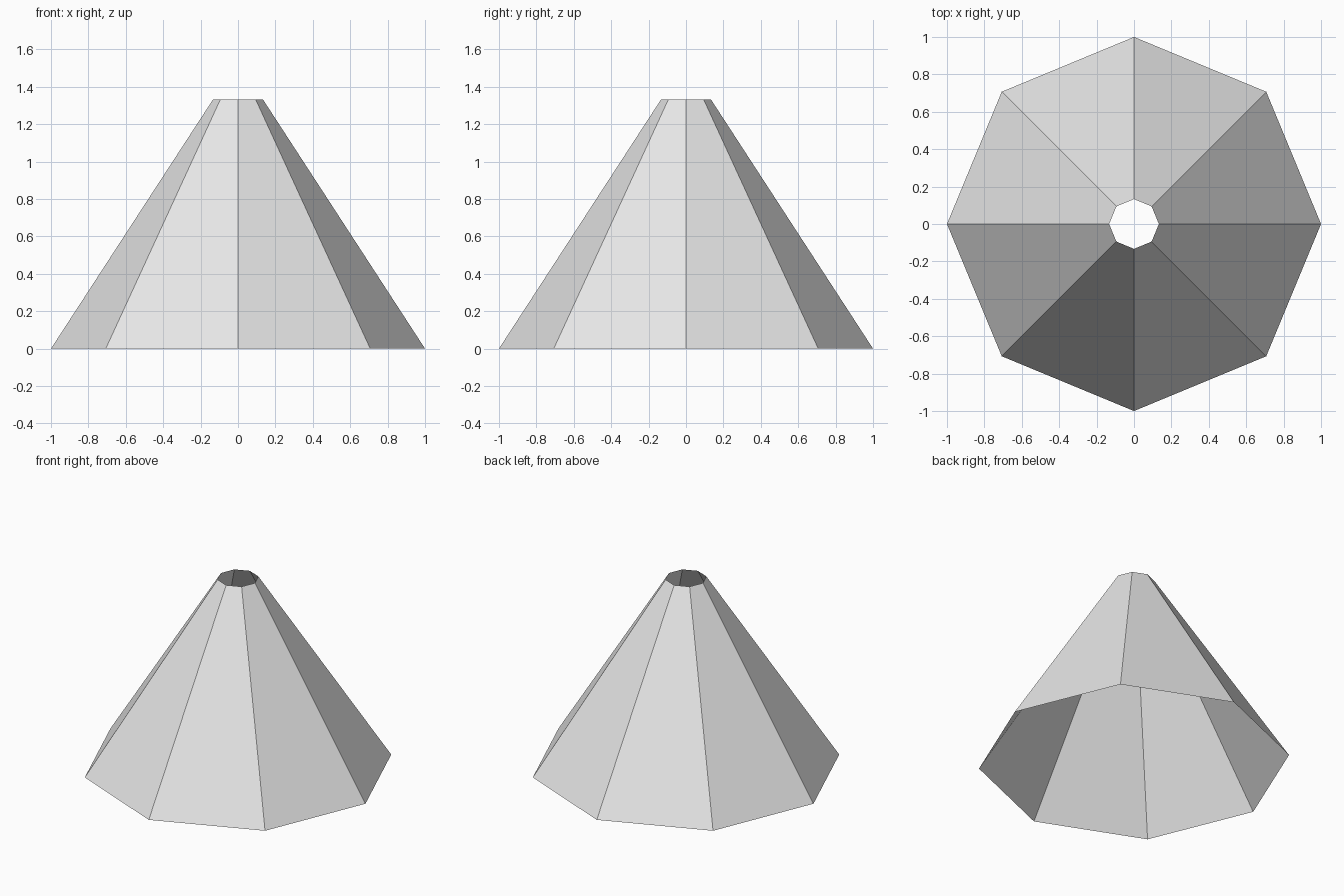
import bpy

if "Cube" in bpy.data.objects:
    bpy.data.objects.remove(bpy.data.objects["Cube"])

# Open eight-sided tapered shell, no caps at top or bottom
HEIGHT = 1.333
bpy.ops.mesh.primitive_cone_add(
    vertices=8, radius1=1.0, radius2=0.133, depth=HEIGHT,
    end_fill_type='NOTHING', location=(0, 0, HEIGHT / 2))
shell = bpy.context.object
shell.name = "tapered_shell"

# Plain light grey, flat faces
grey = bpy.data.materials.new("light_grey")
grey.diffuse_color = (0.8, 0.8, 0.8, 1)
grey.use_nodes = True
grey.node_tree.nodes["Principled BSDF"].inputs["Base Color"].default_value = grey.diffuse_color
shell.data.materials.append(grey)
bpy.ops.object.shade_flat()
